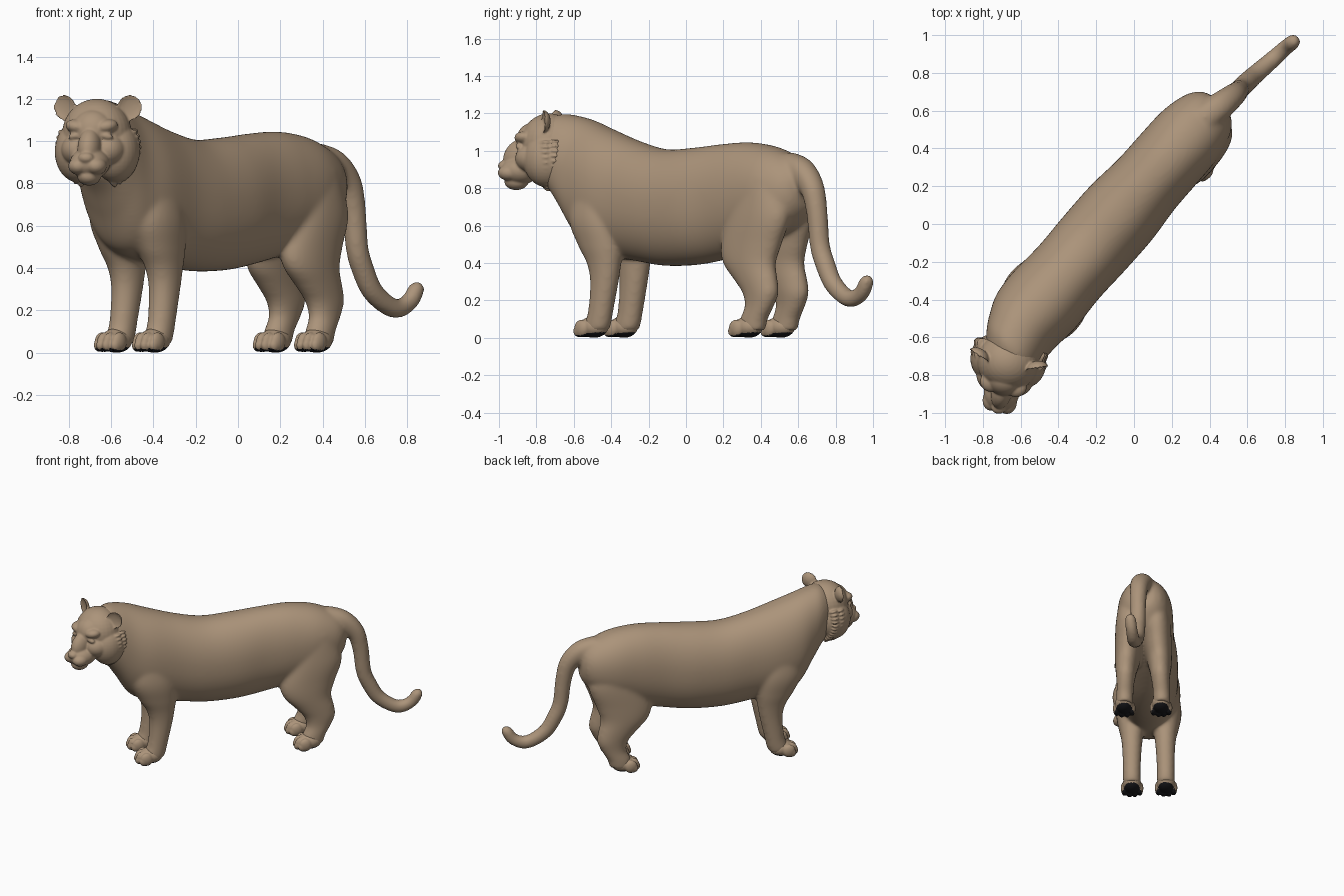
import bpy, bmesh, math
from mathutils import Vector, Matrix

if "Cube" in bpy.data.objects:
    bpy.data.objects.remove(bpy.data.objects["Cube"])

# Body frame: s runs backwards along the spine, t towards the animal's left
BACK, LEFT, UP = Vector((0.661, 0.75, 0)), Vector((0.75, -0.661, 0)), Vector((0, 0, 1))
MID = -0.09
YAW = math.atan2(0.75, 0.661)


def P(s, t, z):
    return BACK * s + LEFT * t + UP * z


def material(name, rgb):
    m = bpy.data.materials.new(name)
    m.diffuse_color = (*rgb, 1)
    m.use_nodes = True
    m.node_tree.nodes["Principled BSDF"].inputs["Base Color"].default_value = m.diffuse_color
    return m


FUR = material("tan fur", (0.41, 0.295, 0.195))
SOLE = material("black sole", (0.01, 0.01, 0.012))


def curve_rows(rows, k=6):
    """Catmull-Rom interpolation of a table of numbers."""
    out = []
    for i in range(len(rows) - 1):
        a, b, c, d = (rows[max(i - 1, 0)], rows[i], rows[i + 1], rows[min(i + 2, len(rows) - 1)])
        for j in range(k):
            x = j / k
            out.append([0.5 * (2 * q + (r - p) * x + (2 * p - 5 * q + 4 * r - e) * x * x
                               + (3 * q - p - 3 * r + e) * x ** 3)
                        for p, q, r, e in zip(a, b, c, d)])
    return out + [list(rows[-1])]


def loft(bm, rings, n=48):
    """Closed skin over slightly squared elliptical rings (centre, u axis, v axis)."""
    def soft(x):
        return math.copysign(abs(x) ** 0.93, x)
    angles = [2 * math.pi * i / n for i in range(n)]
    loops = [[bm.verts.new(c + u * soft(math.cos(a)) + v * soft(math.sin(a))) for a in angles]
             for c, u, v in rings]
    for p, q in zip(loops, loops[1:]):
        for i in range(n):
            bm.faces.new((p[i], p[(i + 1) % n], q[(i + 1) % n], q[i]))
    bm.faces.new(loops[0])
    bm.faces.new(loops[-1])


def ball(bm, frame, centre, radii, rot=Matrix.Identity(4), cup=False):
    verts = bmesh.ops.create_uvsphere(bm, u_segments=32, v_segments=20, radius=1)["verts"]
    if cup:  # fold the front half inwards to make a bowl
        for v in verts:
            if v.co.y < 0:
                v.co.y *= -0.4
    m = frame @ Matrix.Translation(centre) @ rot @ Matrix.Diagonal((*radii, 1))
    bmesh.ops.transform(bm, matrix=m, verts=verts)


def fuse(name, bm, voxel, smooth):
    """Merge overlapping volumes into one smooth skin."""
    bmesh.ops.recalc_face_normals(bm, faces=bm.faces)
    me = bpy.data.meshes.new(name + "_raw")
    bm.to_mesh(me)
    bm.free()
    ob = bpy.data.objects.new(name, me)
    bpy.context.collection.objects.link(ob)
    r = ob.modifiers.new("merge", 'REMESH')
    r.mode, r.voxel_size = 'VOXEL', voxel
    sm = ob.modifiers.new("soften", 'SMOOTH')
    sm.factor, sm.iterations = 0.5, smooth
    bpy.context.view_layer.update()
    dg = bpy.context.evaluated_depsgraph_get()
    new = bpy.data.meshes.new_from_object(ob.evaluated_get(dg))
    ob.modifiers.clear()
    ob.data = new
    new.name = name
    new.materials.clear()
    new.materials.append(FUR)
    new.materials.append(SOLE)
    for v in new.vertices:
        v.co.z = max(v.co.z, 0)
    new.update()
    for p in new.polygons:  # soles: low faces that point down
        p.use_smooth = True
        p.material_index = 1 if p.center.z < 0.03 and p.normal.z < -0.6 else 0
    return ob


# Torso and neck: s, half width, bottom, top, sideways shift
bm = bmesh.new()
torso = [(-1.00, .13, .83, 1.16, .06), (-.93, .17, .755, 1.195, .04), (-.86, .19, .65, 1.19, .02),
         (-.76, .21, .50, 1.165, 0), (-.62, .222, .44, 1.115, 0), (-.42, .212, .41, 1.05, 0),
         (-.22, .217, .385, 1.008, 0), (0, .217, .39, 1.018, 0), (.2, .20, .42, 1.037, 0),
         (.38, .198, .46, 1.045, 0), (.55, .193, .52, 1.022, 0), (.68, .163, .58, .972, 0),
         (.75, .12, .65, .92, 0), (.78, .07, .70, .87, 0)]
loft(bm, [(P(s, MID + c, (lo + hi) / 2), LEFT * w, UP * (hi - lo) / 2)
          for s, w, lo, hi, c in curve_rows(torso)])

# Legs: z, s, offset from the middle, half depth, half width
fore = [(.84, -.64, .09, .12, .11), (.64, -.62, .115, .16, .115), (.50, -.585, .12, .135, .095),
        (.40, -.56, .118, .10, .078), (.30, -.557, .118, .08, .068), (.15, -.58, .12, .07, .062),
        (.08, -.60, .12, .075, .062), (.04, -.61, .12, .07, .06)]
hind = [(.86, .55, .08, .13, .09), (.66, .54, .095, .195, .10), (.50, .49, .105, .195, .095),
        (.40, .485, .115, .17, .085), (.31, .535, .12, .138, .075), (.24, .57, .122, .112, .068),
        (.17, .565, .126, .088, .06), (.10, .53, .13, .082, .06), (.04, .515, .13, .08, .06)]
for side in (-1, 1):
    for rows, shift in ((fore, 0), (hind, .012)):
        loft(bm, [(P(s, MID + shift + side * o, z), BACK * a, LEFT * w)
                  for z, s, o, a, w in curve_rows(rows)])

# Tail: x, y, z, radius
tail = [(.36, .55, .915, .08), (.45, .62, .885, .075), (.52, .675, .80, .064), (.548, .70, .67, .056),
        (.562, .715, .50, .053), (.588, .742, .40, .053), (.64, .79, .285, .05), (.735, .872, .21, .046),
        (.805, .935, .235, .042), (.84, .963, .295, .04), (.848, .97, .322, .03), (.85, .972, .338, .012)]
pts = curve_rows(tail)
side_axis = Vector((.64, -.77, 0)).normalized()
rings = []
for i, (x, y, z, r) in enumerate(pts):
    tan = Vector(pts[min(i + 1, len(pts) - 1)][:3]) - Vector(pts[max(i - 1, 0)][:3])
    rings.append((Vector((x, y, z)), side_axis * r, side_axis.cross(tan.normalized()) * r))
loft(bm, rings)
fuse("body", bm, 0.010, 22)

# Paws with four toes each
for name, s0, mid, off in (("front_paws", -.63, MID, .12), ("hind_paws", .497, MID + .018, .13)):
    bm = bmesh.new()
    for side in (-1, 1):
        frame = Matrix.Translation(P(s0, mid + side * off, 0)) @ Matrix.Rotation(YAW, 4, 'Z')
        ball(bm, frame, (.0, 0, .058), (.085, .066, .058))
        for y, x in ((-.054, -.042), (-.019, -.064), (.019, -.064), (.054, -.042)):
            ball(bm, frame, (x, y, .05), (.045, .026, .047))
            ball(bm, frame, (x - .018, y, .036), (.034, .022, .032))
    fuse(name, bm, 0.006, 4)

# Head, turned towards the front
bm = bmesh.new()
H = Matrix.Translation((-.675, -.77, .98)) @ Matrix.Rotation(math.radians(-12), 4, 'Z')
ball(bm, H, (0, .04, .055), (.165, .155, .165))         # skull
ball(bm, H, (0, -.05, .07), (.10, .09, .10))            # forehead
ball(bm, H, (0, -.125, -.01), (.056, .08, .10),
     Matrix.Rotation(math.radians(-35), 4, 'X'))        # nose bridge
ball(bm, H, (0, -.12, -.085), (.095, .105, .075))       # muzzle
ball(bm, H, (0, -.208, -.06), (.038, .032, .027))       # nose
ball(bm, H, (0, -.14, -.145), (.056, .065, .045))       # chin
for side in (-1, 1):
    ball(bm, H, (side * .09, .045, -.03), (.112, .125, .145))      # cheek
    ball(bm, H, (side * .07, -.03, -.02), (.085, .10, .08))        # cheekbone
    ball(bm, H, (side * .042, -.172, -.098), (.05, .06, .042))     # whisker pad
    ball(bm, H, (side * .068, -.08, .088), (.058, .055, .035),
         Matrix.Rotation(side * -.2, 4, 'Y'))                      # brow
    ball(bm, H, (side * .073, -.105, .045), (.036, .022, .017),
         Matrix.Rotation(side * .2, 4, 'Y'))                       # closed eye
    ball(bm, H, (side * .16, .035, .178), (.06, .045, .062),
         Matrix.Rotation(side * .35, 4, 'Z') @ Matrix.Rotation(side * .5, 4, 'Y'), True)  # ear
    for i in range(12):                                            # ruff tufts
        a = math.radians(20 - i * 8)
        for r, y in ((.165, .05), (.16, .10)):
            ball(bm, H, (side * r * math.cos(a + y), y, r * math.sin(a + y) - .01),
                 (.046, .035, .014), Matrix.Rotation(-a if side > 0 else a, 4, 'Y')
                 @ Matrix.Rotation(side * .6, 4, 'Z'))
fuse("head", bm, 0.006, 7)
